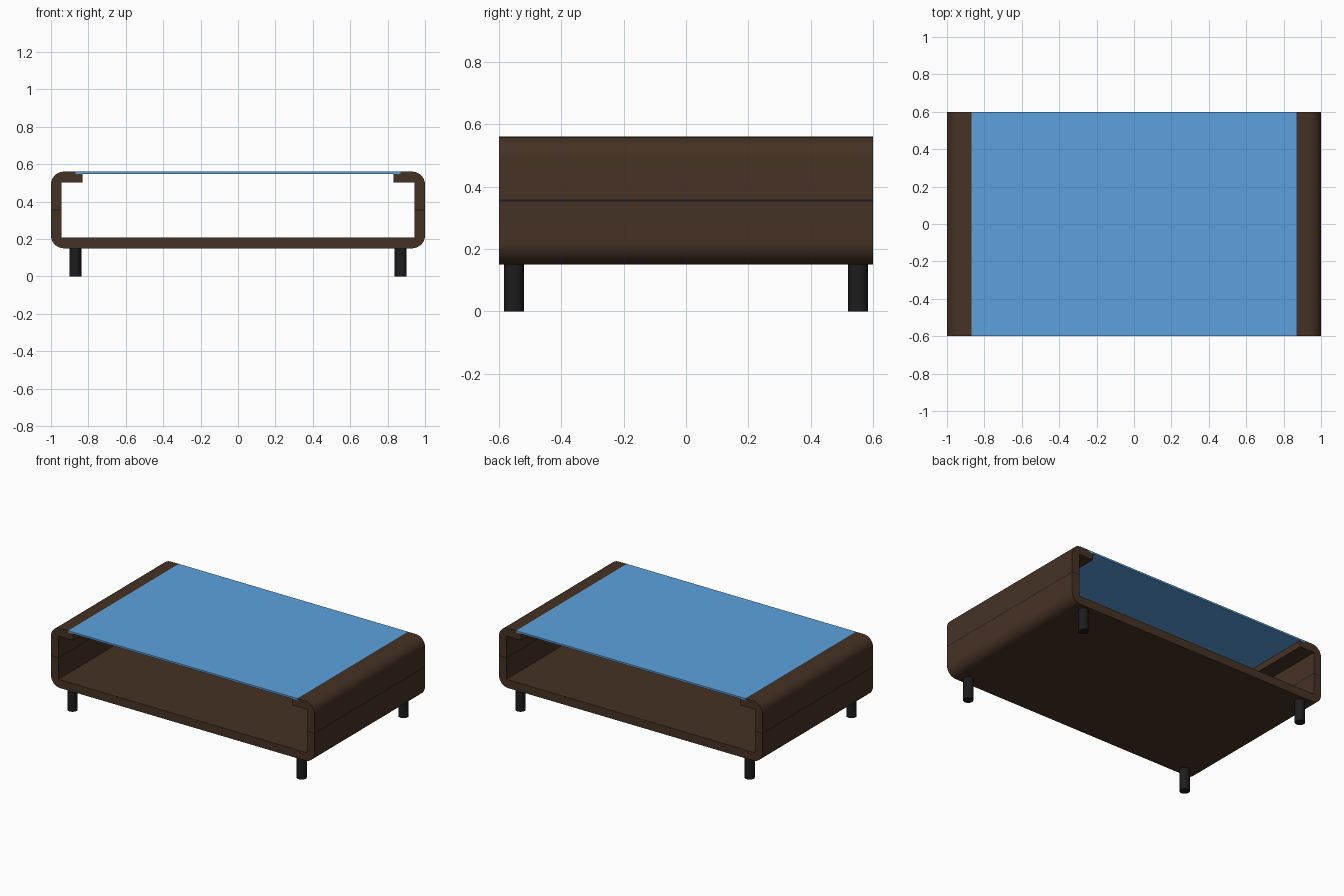
import bpy, bmesh
from math import sin, cos, pi, radians

if "Cube" in bpy.data.objects:
    bpy.data.objects.remove(bpy.data.objects["Cube"])

HALF_X, HALF_Y = 1.0, 0.6
BOTTOM, SEAM, TOP = 0.15, 0.355, 0.56
WALL, RADIUS = 0.057, 0.07
GLASS_X, GLASS_T = 0.87, 0.012
GAP = 0.003


def material(name, rgb):
    m = bpy.data.materials.new(name)
    m.diffuse_color = (*rgb, 1)
    m.use_nodes = True
    m.node_tree.nodes["Principled BSDF"].inputs["Base Color"].default_value = m.diffuse_color
    return m


wood = material("dark_wood", (0.06, 0.032, 0.018))
black = material("black", (0.012, 0.012, 0.013))
glass = material("blue_glass", (0.107, 0.36, 0.73))


def arc(cx, cz, start, end, n=10):
    """Points of a rounded corner, angles in degrees."""
    return [(cx + RADIUS * cos(radians(start + (end - start) * i / n)),
             cz + RADIUS * sin(radians(start + (end - start) * i / n)))
            for i in range(n + 1)]


def mirror_x(points):
    return [(-x, z) for x, z in reversed(points)]


def finish(obj, mat):
    obj.data.materials.append(mat)
    bpy.ops.object.select_all(action='DESELECT')
    obj.select_set(True)
    bpy.context.view_layer.objects.active = obj
    bpy.ops.object.shade_smooth_by_angle(angle=radians(30))
    return obj


def extrude_profile(name, points, mat):
    """Extrude an x-z profile along the full depth."""
    bm = bmesh.new()
    face = bm.faces.new([bm.verts.new((x, -HALF_Y, z)) for x, z in points])
    res = bmesh.ops.extrude_face_region(bm, geom=[face])
    verts = [v for v in res["geom"] if isinstance(v, bmesh.types.BMVert)]
    bmesh.ops.translate(bm, verts=verts, vec=(0, 2 * HALF_Y, 0))
    bmesh.ops.recalc_face_normals(bm, faces=bm.faces)
    mesh = bpy.data.meshes.new(name)
    bm.to_mesh(mesh)
    bm.free()
    obj = bpy.data.objects.new(name, mesh)
    bpy.context.collection.objects.link(obj)
    return finish(obj, mat)


def rect(x0, x1, z0, z1):
    return [(x0, z0), (x1, z0), (x1, z1), (x0, z1)]


inner = HALF_X - WALL

# Lower tray: U-shaped shell with rounded outer corners
right = arc(HALF_X - RADIUS, BOTTOM + RADIUS, -90, 0) + [
    (HALF_X, SEAM - GAP), (inner, SEAM - GAP), (inner, BOTTOM + WALL)]
extrude_profile("lower_tray", right + mirror_x(right), wood)

# Upper side arms: inward lip with a rebate that holds the glass
arm = [(inner, SEAM + GAP), (HALF_X, SEAM + GAP)] \
    + arc(HALF_X - RADIUS, TOP - RADIUS, 0, 90) + [
    (GLASS_X, TOP), (GLASS_X, TOP - GLASS_T), (0.832, TOP - GLASS_T),
    (0.832, TOP - WALL), (inner, TOP - WALL)]
seam = rect(inner, HALF_X, SEAM - GAP, SEAM + GAP)
for side, flip in (("right", False), ("left", True)):
    extrude_profile(side + "_arm", mirror_x(arm) if flip else arm, wood)
    extrude_profile(side + "_seam_strip", mirror_x(seam) if flip else seam, black)

# Glass top
extrude_profile("glass_top", rect(-GLASS_X, GLASS_X, TOP - GLASS_T, TOP), glass)

# Round legs
for sx, xn in ((-1, "left"), (1, "right")):
    for sy, yn in ((-1, "front"), (1, "back")):
        bpy.ops.mesh.primitive_cylinder_add(
            vertices=32, radius=0.032, depth=BOTTOM,
            location=(sx * 0.87, sy * 0.552, BOTTOM / 2))
        leg = bpy.context.object
        leg.name = f"{yn}_{xn}_leg"
        finish(leg, black)
